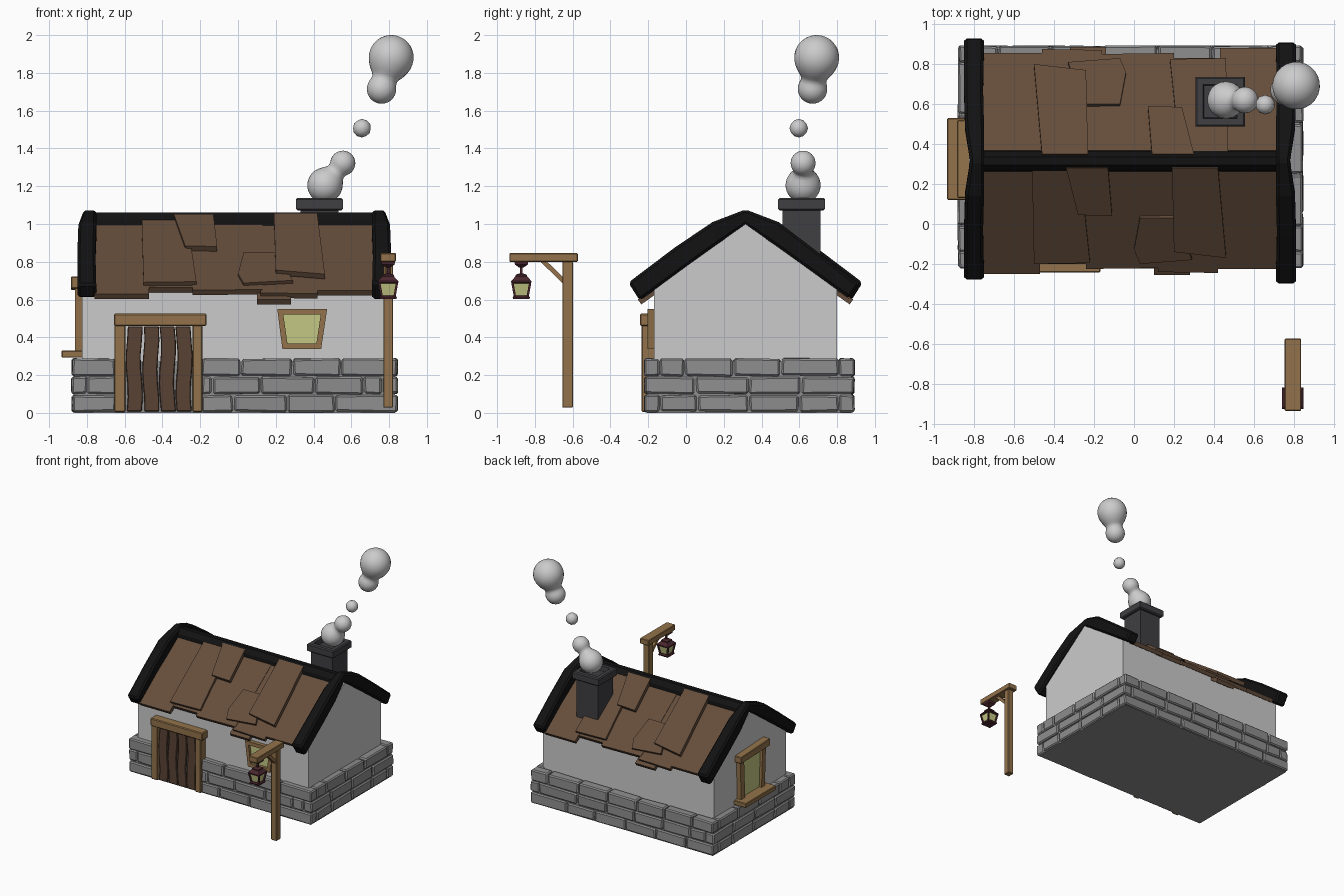
import bpy, bmesh, math, random
from mathutils import Vector as V

if "Cube" in bpy.data.objects:
    bpy.data.objects.remove(bpy.data.objects["Cube"])
random.seed(4)

def mat(name, r, g, b):
    m = bpy.data.materials.new(name)
    m.diffuse_color = (r, g, b, 1)
    m.use_nodes = True
    m.node_tree.nodes["Principled BSDF"].inputs["Base Color"].default_value = m.diffuse_color
    return m

WOOD = mat("wood", .29, .17, .07)
TILE = mat("roof_brown", .13, .075, .045)
PLANK = mat("door_brown", .1, .055, .035)
BLACK = mat("black_trim", .006, .006, .006)
STONE = mat("stone", .27, .27, .27)
DARK = mat("chimney_grey", .05, .05, .055)
IRON = mat("lantern_metal", .07, .02, .028)
GLASS = mat("lit_glass", .55, .57, .23)

def finish(name, bm, m=None, bevel=0):
    bmesh.ops.recalc_face_normals(bm, faces=bm.faces)
    me = bpy.data.meshes.new(name)
    bm.to_mesh(me)
    bm.free()
    ob = bpy.data.objects.new(name, me)
    bpy.context.collection.objects.link(ob)
    if m:
        me.materials.append(m)
    if bevel:
        b = ob.modifiers.new("bevel", 'BEVEL')
        b.width, b.segments = bevel, 1
    return ob

def loft(name, rings, m=None, bevel=0, smooth=False):
    """Skin equal-length point rings and cap both ends."""
    bm = bmesh.new()
    vs = [[bm.verts.new(p) for p in r] for r in rings]
    n = len(vs[0])
    for a, b in zip(vs, vs[1:]):
        for i in range(n):
            bm.faces.new((a[i], a[(i + 1) % n], b[(i + 1) % n], b[i]))
    bm.faces.new(vs[0])
    bm.faces.new(vs[-1])
    for f in bm.faces:
        f.smooth = smooth
    return finish(name, bm, m, bevel)

def prism(name, pts, vec, m=None, bevel=0):
    return loft(name, [pts, [V(p) + V(vec) for p in pts]], m, bevel)

def box(name, x0, x1, y0, y1, z0, z1, m=None, bevel=0, jit=0):
    j = lambda: random.uniform(-jit, jit)
    return loft(name, [[(x + j(), y + j(), z + j()) for x, y in
                ((x0, y0), (x1, y0), (x1, y1), (x0, y1))] for z in (z0, z1)], m, bevel)

def square(cx, cy, z, h):
    return [(cx + a * h, cy + b * h, z) for a, b in ((-1, -1), (1, -1), (1, 1), (-1, 1))]

def turned_copy(ob):
    """The roof is the same on both sides, turned half round its centre."""
    c = ob.copy()
    c.name = "back_" + ob.name
    c.rotation_euler.z = math.pi
    c.location = (-.04, .63, 0)
    bpy.context.collection.objects.link(c)

# Walls with gables
prism("walls", [(-.825, y, z) for y, z in
      ((-.17, .01), (-.17, .655), (.315, 1), (.80, .655), (.80, .01))], (1.61, 0, 0))

# Stone footing: core plus three courses of bricks, corners alternating
X0, X1, Y0, Y1, D = -.88, .845, -.22, .89, .08
box("footing_core", X0 + .014, X1 - .014, Y0 + .014, Y1 - .014, 0, .272, STONE)

def course(a, b, first):
    cuts, p = [a], a + first
    while p < b - .1:
        cuts.append(p)
        p += random.uniform(.25, .29)
    cuts.append(b)
    return list(zip(cuts, cuts[1:]))

G = .004
for row in range(3):
    z0, z1 = .006 + row * .095, .093 + row * .097
    e = D if row % 2 else 0
    for side in ("front", "back"):
        y = Y0 if side == "front" else Y1 - D
        if side == "front":
            spans = [(X0 + e, -.645)] + course(-.195, X1 - e, (.17, .06, .21)[row])
        else:
            spans = course(X0 + e, X1 - e, (.26, .14, .2)[row])
        for a, b in spans:
            box(side + "_brick", a + G, b - G, y, y + D, z0, z1, STONE, .009, .004)
    for side in ("left", "right"):
        x = X0 if side == "left" else X1 - D
        for a, b in course(Y0 + D - e, Y1 - D + e, (.2, .27, .13)[row]):
            box(side + "_brick", x, x + D, a + G, b - G, z0, z1, STONE, .009, .004)

# Roof tiles: (x, y) outlines on the front slope and how far each is lifted
S = .71
N = V((0, -S, 1)).normalized()
tiles = [
    (0, [(-.76, -.25), (-.47, -.25), (-.47, .315), (-.76, .315)]),
    (-.003, [(-.48, -.2), (-.22, -.2), (-.22, .315), (-.48, .315)]),
    (.002, [(-.24, -.225), (.13, -.22), (.13, .315), (-.24, .315)]),
    (-.002, [(.12, -.24), (.42, -.245), (.42, .315), (.12, .315)]),
    (.001, [(.42, -.225), (.72, -.225), (.72, .315), (.42, .315)]),
    (-.026, [(.1, -.255), (.28, -.255), (.28, .1), (.1, .1)]),
    (.026, [(-.5, -.2), (-.22, -.195), (-.27, .28), (-.51, .28)]),
    (.048, [(.2, -.14), (.46, -.17), (.42, .28), (.19, .28)]),
    (.045, [(-.28, .045), (-.11, .04), (-.13, .28), (-.34, .28)]),
    (.022, [(.03, -.2), (.29, -.18), (.21, .03), (.03, .03), (0, -.13)]),
]
for lift, pts in tiles:
    base = [V((x, y, .63 + S * (y + .25))) + V((0, 0, lift)) for x, y in pts]
    turned_copy(prism("roof_tile", base, N * -.032, TILE))

# Black gable trim: stations of top y,z / bottom y,z / outer and inner x
st = [(-.285, .68, -.235, .605, -.85, -.75), (-.05, .865, 0, .775, -.85, -.755),
      (.14, 1.01, .165, .893, -.845, -.75), (.315, 1.077, .315, .995, -.82, -.75),
      (.49, 1.01, .465, .893, -.845, -.75), (.69, .875, .63, .775, -.85, -.755),
      (.935, .69, .875, .595, -.85, -.75)]
turned_copy(loft("gable_trim", [[(xo, ty, tz), (xi, ty, tz), (xi, by, bz), (xo, by, bz)]
                 for ty, tz, by, bz, xo, xi in st], BLACK, .014))
prism("ridge_beam", [(-.78, y, z) for y, z in ((.262, .985), (.265, 1.025), (.295, 1.062),
      (.335, 1.062), (.365, 1.025), (.368, .985))], (1.52, 0, 0), BLACK)

# Chimney with a hollow cap
cx, cy = .431, .612
box("chimney_shaft", cx - .1, cx + .1, cy - .1, cy + .1, .7, 1.09, DARK)
loft("chimney_cap", [square(cx, cy, z, h) for z, h in ((1.072, .1), (1.072, .115), (1.08, .124),
     (1.13, .124), (1.138, .116), (1.138, .085), (1.1, .08))], DARK)

# Smoke puffs: two spheres blended by a lathe along their axis
def puff(name, p1, r1, p2, r2, neck):
    p1, p2 = V(p1), V(p2)
    L = (p2 - p1).length
    q = (p2 - p1).to_track_quat('Z', 'Y')
    rings = []
    for i in range(33):
        t = (1 - math.cos(math.pi * i / 32)) / 2
        d = -r1 + t * (L + r1 + r2)
        a = math.sqrt(max(0, r1**2 - d**2))
        b = math.sqrt(max(0, r2**2 - (d - L)**2))
        n = neck * math.sin(math.pi * d / L) if 0 < d < L else 0
        r = max(.001, (a**6 + b**6 + n**6) ** (1 / 6))
        rings.append([p1 + q @ V((r * math.cos(k * math.pi / 12), r * math.sin(k * math.pi / 12), d))
                      for k in range(24)])
    loft(name, rings, None, 0, True)

puff("smoke_low", (.46, .62, 1.205), .093, (.555, .62, 1.322), .066, .055)
puff("smoke_high", (.76, .67, 1.715), .078, (.811, .692, 1.881), .119, .075)
bm = bmesh.new()
bmesh.ops.create_icosphere(bm, subdivisions=2, radius=.049)
bmesh.ops.translate(bm, verts=bm.verts, vec=(.656, .597, 1.507))
for f in bm.faces:
    f.smooth = True
finish("smoke_middle", bm)

# Door: posts, lintel and wavy planks
box("door_post_left", -.655, -.595, -.235, -.15, .006, .47, WOOD, .005)
box("door_post_right", -.24, -.187, -.235, -.15, .006, .47, WOOD, .005)
box("door_lintel", -.657, -.167, -.243, -.15, .46, .525, WOOD, .006)
for i in range(4):
    a = -.593 + i * .088
    zs = [.008 + k * .075 for k in range(7)]
    wave = [.006 * math.sin(k * 1.3 + i) for k in range(7)]
    pts = [(a + .004 + w, -.222, z) for z, w in zip(zs, wave)]
    pts += [(a + .083 + w, -.222, z) for z, w in reversed(list(zip(zs, wave)))]
    prism("door_plank", pts, (0, .05, 0), PLANK, .004)

# Front window: tapered frame and pane
outer = [(.235, .337), (.44, .337), (.472, .55), (.208, .55)]
inner = [(.262, .367), (.415, .367), (.438, .52), (.24, .52)]
for i in range(4):
    k = (i + 1) % 4
    prism("window_frame", [(x, -.203, z) for x, z in (outer[i], outer[k], inner[k], inner[i])],
          (0, .04, 0), WOOD)
prism("window_pane", [(x, -.182, z) for x, z in inner], (0, .015, 0), GLASS)

# Side window: sill, posts, lintel and pane
box("side_sill", -.935, -.82, .12, .53, .292, .33, WOOD, .005)
for nm, a, b, c, d in (("side_post_front", .17, .215, .2, .155), ("side_post_back", .435, .49, .5, .45)):
    prism(nm, [(-.862, y, z) for y, z in ((a, .33), (b, .33), (c, .665), (d, .665))], (.045, 0, 0), WOOD)
prism("side_lintel", [(-.885, y, z) for y, z in ((.13, .66), (.52, .65), (.52, .705), (.13, .722))],
      (.07, 0, 0), WOOD, .005)
box("side_pane", -.84, -.82, .19, .46, .33, .66, GLASS)

# Lamp post
lx, ly = .795, -.872
box("lamp_post", .769, .821, -.655, -.598, .028, .805, WOOD, .004)
box("lamp_beam", .754, .836, -.935, -.573, .8, .846, WOOD, .004)
prism("lamp_brace", [(.78, y, z) for y, z in ((-.652, .72), (-.652, .685), (-.775, .805), (-.74, .805))],
      (.03, 0, 0), WOOD)

# Lantern: mount, hook, roof, glass, corner bars and base
loft("lantern_mount", [square(lx, ly, z, h) for z, h in ((.8, .036), (.785, .034), (.77, .012))], IRON)
loft("lantern_hook", [square(lx, ly, z, .007) for z in (.72, .775)], IRON)
loft("lantern_roof", [square(lx, ly, z, h) for z, h in
     ((.685, .047), (.69, .054), (.698, .054), (.722, .031), (.73, .031), (.738, .012))], IRON)
loft("lantern_glass", [square(lx, ly, .62, .031), square(lx, ly, .687, .043)], GLASS)
for p, q in zip(square(lx, ly, .618, .034), square(lx, ly, .688, .047)):
    loft("lantern_bar", [square(p[0], p[1], p[2], .006), square(q[0], q[1], q[2], .006)], IRON)
loft("lantern_base", [square(lx, ly, z, h) for z, h in ((.603, .043), (.613, .046), (.622, .038))], IRON)
